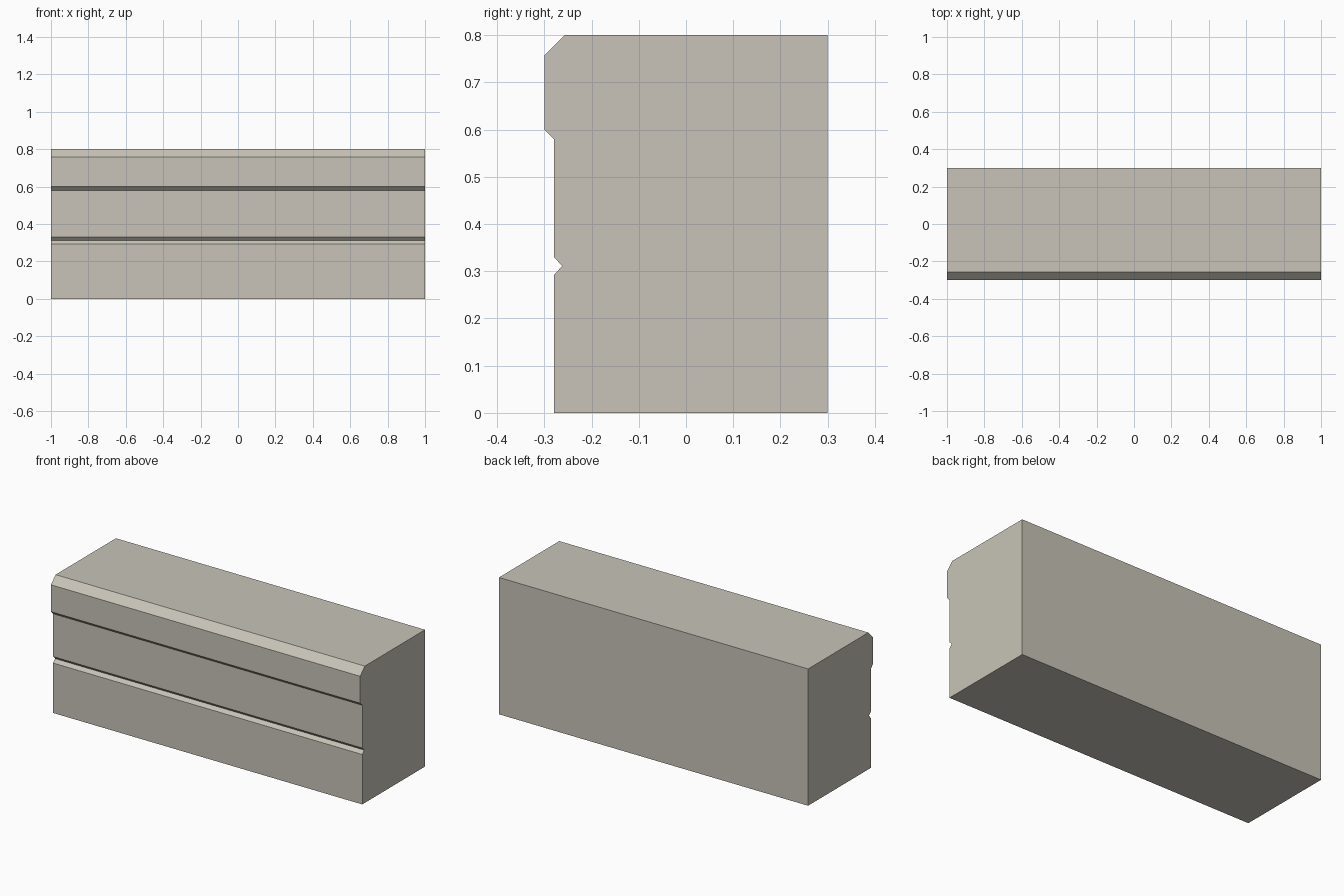
import bpy
import bmesh

default = bpy.data.objects.get("Cube")
if default:
    bpy.data.objects.remove(default, do_unlink=True)

# Pale stone colour
stone = bpy.data.materials.new("pale_stone")
stone.use_nodes = True
colour = (0.58, 0.55, 0.48, 1)
stone.diffuse_color = colour
stone.node_tree.nodes["Principled BSDF"].inputs["Base Color"].default_value = colour

# Side profile (y, z): chamfered top edge, projecting lip, V groove
profile = [
    (0.30, 0), (0.30, 0.80), (-0.257, 0.80), (-0.30, 0.757),
    (-0.30, 0.60), (-0.28, 0.58), (-0.28, 0.33),
    (-0.262, 0.311), (-0.28, 0.292), (-0.28, 0),
]

# Extrude the profile along the length of the block
bm = bmesh.new()
end = bm.faces.new([bm.verts.new((-1, y, z)) for y, z in profile])
swept = bmesh.ops.extrude_face_region(bm, geom=[end], use_keep_orig=True)["geom"]
bmesh.ops.translate(bm, vec=(2, 0, 0),
                    verts=[v for v in swept if isinstance(v, bmesh.types.BMVert)])
bmesh.ops.recalc_face_normals(bm, faces=bm.faces)

mesh = bpy.data.meshes.new("moulded_block")
bm.to_mesh(mesh)
bm.free()
mesh.materials.append(stone)
block = bpy.data.objects.new("moulded_block", mesh)
bpy.context.collection.objects.link(block)
